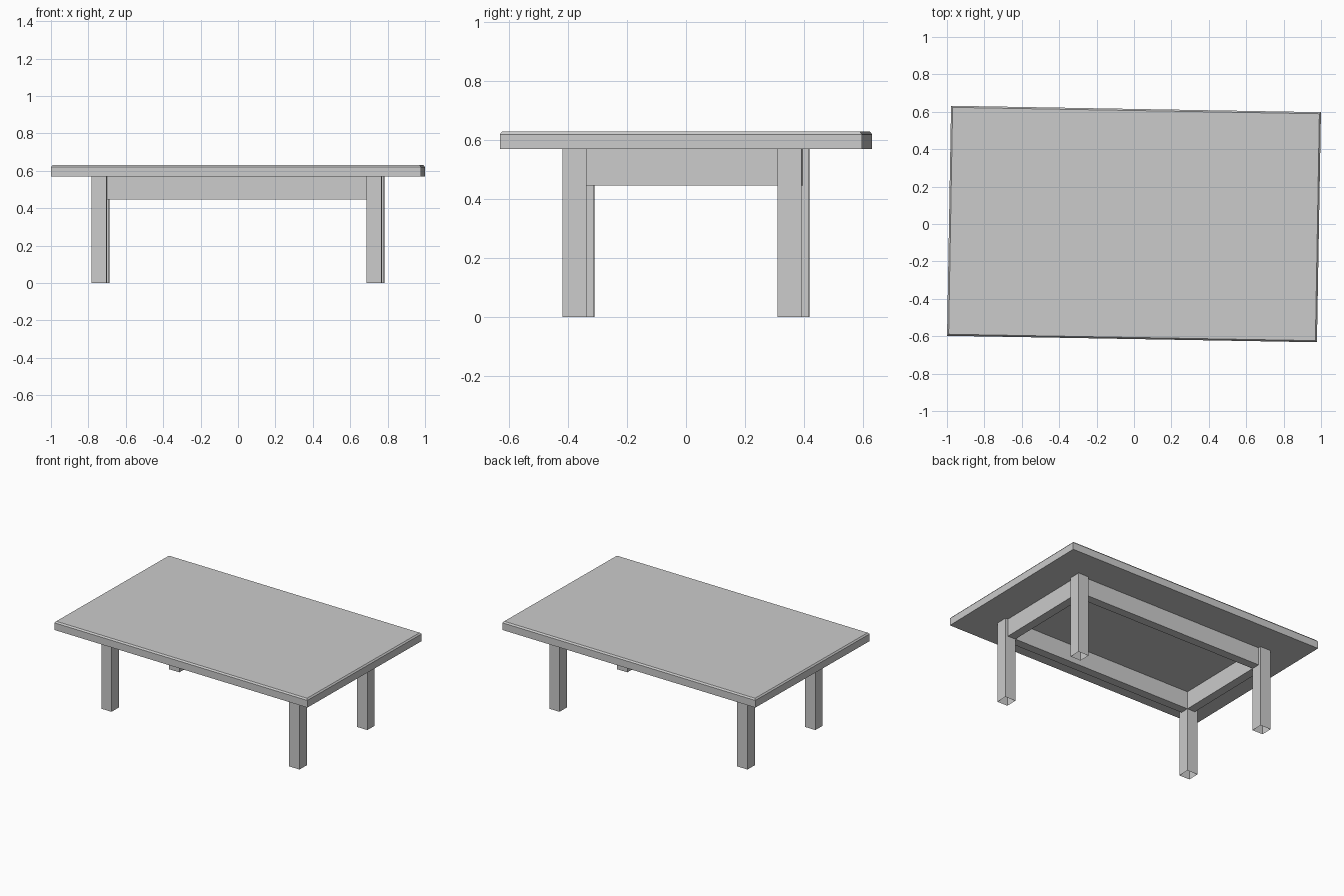
import bpy, bmesh
from math import radians
from mathutils import Matrix

cube = bpy.data.objects.get("Cube")
if cube:
    bpy.data.objects.remove(cube, do_unlink=True)

grey = bpy.data.materials.new("plain grey")
grey.use_nodes = True
colour = (0.6, 0.6, 0.6, 1)
grey.diffuse_color = colour
grey.node_tree.nodes["Principled BSDF"].inputs["Base Color"].default_value = colour

# The whole table stands turned slightly clockwise
TURN = Matrix.Rotation(radians(-1), 4, "Z")


def box(name, low, high, open_bottom=False, chamfer=None):
    bm = bmesh.new()
    bmesh.ops.create_cube(bm, size=1)
    for v in bm.verts:
        for i in range(3):
            v.co[i] = high[i] if v.co[i] > 0 else low[i]
    bm.normal_update()
    if open_bottom:
        bottom = [f for f in bm.faces if f.normal.z < -0.9]
        bmesh.ops.delete(bm, geom=bottom, context="FACES")
    if chamfer:
        # Raise an inset panel to leave a shallow sloping rim
        top = [f for f in bm.faces if f.normal.z > 0.9]
        bmesh.ops.inset_region(bm, faces=top, thickness=chamfer, depth=0)
        for v in top[0].verts:
            v.co.z += 0.01
    mesh = bpy.data.meshes.new(name)
    bm.to_mesh(mesh)
    bm.free()
    mesh.materials.append(grey)
    obj = bpy.data.objects.new(name, mesh)
    obj.matrix_world = TURN
    bpy.context.collection.objects.link(obj)


X, Y = 0.775, 0.405        # outer faces of the legs
LEG, RECESS = 0.08, 0.02
UNDER, APRON = 0.57, 0.447  # underside of the top, lower edge of the aprons

# Table top with chamfered rim
box("table_top", (-0.989, -0.615, UNDER), (0.989, 0.615, 0.62), chamfer=0.012)


def span(side, outer, inner):
    return sorted((side * outer, side * inner))


# Hollow square legs, open at the foot
for sx, x_name in ((1, "left"), (-1, "right")):
    for sy, y_name in ((-1, "front"), (1, "back")):
        x, y = span(sx, X, X - LEG), span(sy, Y, Y - LEG)
        box(f"{y_name}_{x_name}_leg", (x[0], y[0], 0), (x[1], y[1], UNDER), open_bottom=True)

# Aprons between the legs, flush with their inner faces
for side, name in ((-1, "front"), (1, "back")):
    y = span(side, Y - RECESS, Y - LEG)
    box(f"{name}_apron", (LEG - X, y[0], APRON), (X - LEG, y[1], UNDER))
for side, name in ((1, "left"), (-1, "right")):
    x = span(side, X - RECESS, X - LEG)
    box(f"{name}_apron", (x[0], LEG - Y, APRON), (x[1], Y - LEG, UNDER))
